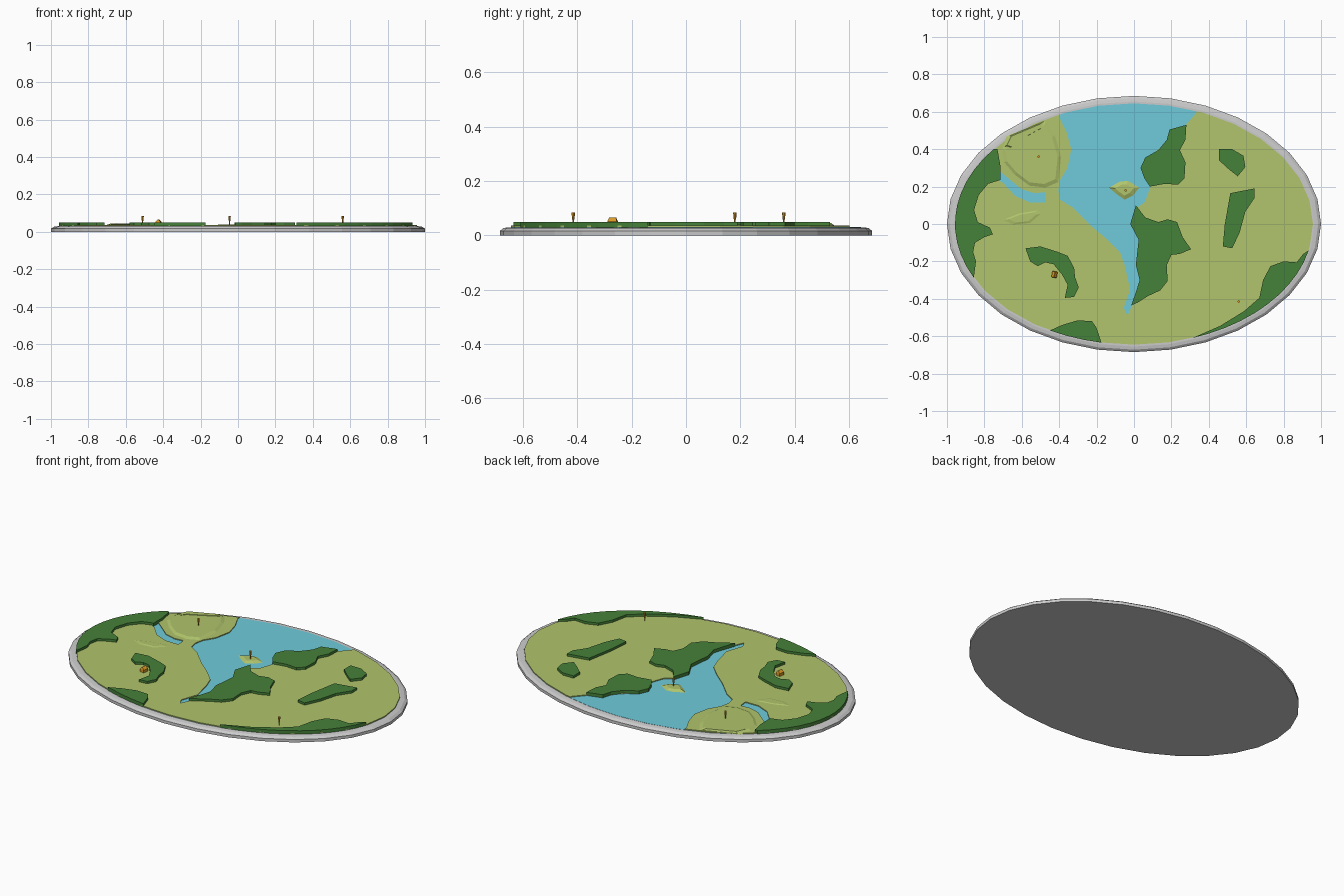
import bpy, bmesh
from math import sin, cos, radians, tau

A, B = 0.957, 0.645            # inner ellipse half-axes
WATER, LAND, FOREST = 0.031, 0.036, 0.050


def material(name, rgb):
    m = bpy.data.materials.new(name)
    m.diffuse_color = (*rgb, 1)
    return m


grass = material("grass", (0.44, 0.56, 0.15))
wood = material("forest", (0.06, 0.22, 0.04))
blue = material("water", (0.16, 0.60, 0.72))
amber = material("amber", (0.72, 0.33, 0.02))


def ellipse(a, b, n=32):
    return [(a * cos(tau * i / n), b * sin(tau * i / n)) for i in range(n)]


def arc(d0, d1, k=1.0):
    n = max(2, round(abs(d1 - d0) / 6))
    ts = [radians(d0 + (d1 - d0) * i / n) for i in range(n + 1)]
    return [(A * k * cos(t), B * k * sin(t)) for t in ts]


def loft(name, rings, mat=None):
    """Skin equal-length rings [(points, z), ...] and cap both ends."""
    bm = bmesh.new()
    loops = [[bm.verts.new((x, y, z)) for x, y in pts] for pts, z in rings]
    n = len(loops[0])
    for lo, hi in zip(loops, loops[1:]):
        for i in range(n):
            j = (i + 1) % n
            bm.faces.new((lo[i], lo[j], hi[j], hi[i]))
    bm.faces.new(loops[0][::-1])
    bm.faces.new(loops[-1])
    bmesh.ops.recalc_face_normals(bm, faces=bm.faces)
    me = bpy.data.meshes.new(name)
    bm.to_mesh(me)
    bm.free()
    ob = bpy.data.objects.new(name, me)
    bpy.context.collection.objects.link(ob)
    if mat:
        me.materials.append(mat)
    return ob


def slab(name, pts, z0, z1, mat=None):
    return loft(name, [(pts, z0), (pts, z1)], mat)


def mound(name, pts, top, k, z0=LAND - 0.002):
    cx = sum(p[0] for p in pts) / len(pts)
    cy = sum(p[1] for p in pts) / len(pts)
    inner = [(cx + (x - cx) * k, cy + (y - cy) * k) for x, y in pts]
    return loft(name, [(pts, z0), (inner, top)], grass)


# base with bevelled rim
loft("base", [(ellipse(1, 0.685), 0), (ellipse(1, 0.685), 0.017),
              (ellipse(0.985, 0.672), 0.027), (ellipse(0.965, 0.655), 0.030)])

# water and ground, with lake and stream cut out of the ground
slab("water", ellipse(A, B), 0.025, WATER, blue)
land = slab("land", ellipse(A, B), 0.028, LAND, grass)
lake = [(-.40, .75), (-.40, .57), (-.36, .49), (-.335, .40), (-.355, .30),
        (-.395, .235), (-.405, .18), (-.395, .13), (-.33, .09), (-.235, -.005),
        (-.14, -.085), (-.075, -.15), (-.05, -.22), (-.02, -.35),
        (-.055, -.45), (-.035, -.49), (-.01, -.435), (.02, -.42),
        (.03, -.30), (.015, -.22), (.03, -.085), (-.015, 0), (.02, .09),
        (.06, .12), (.09, .205), (.06, .25), (.045, .30), (.07, .35),
        (.18, .44), (.25, .50), (.33, .59), (.40, .75)]
stream = [(-.76, .30), (-.715, .28), (-.66, .235), (-.60, .185), (-.53, .165),
          (-.475, .17), (-.47, .115), (-.555, .115), (-.635, .15), (-.70, .22),
          (-.76, .25)]
for nm, pts in (("lake", lake), ("stream", stream)):
    cut = slab(nm + "_cutter", pts, 0, 0.1)
    cut.hide_render = True
    cut.hide_viewport = True
    cut.display_type = 'WIRE'
    mod = land.modifiers.new(nm, 'BOOLEAN')
    mod.operation, mod.solver, mod.object = 'DIFFERENCE', 'EXACT', cut

# low rises in the ground
mound("northwest_hill", [(-.71, .40), (-.68, .47), (-.58, .51), (-.47, .555),
      (-.42, .48), (-.385, .36), (-.40, .22), (-.47, .19), (-.56, .20),
      (-.64, .26), (-.70, .33)], 0.043, 0.86)
mound("hill_crest", [(-.70, .41), (-.67, .47), (-.48, .55), (-.46, .53),
      (-.56, .475), (-.65, .43), (-.67, .40)], 0.046, 0.8)
mound("west_ridge", [(-.72, .02), (-.66, -.01), (-.55, 0), (-.48, .06),
      (-.50, .08), (-.62, .06)], 0.039, 0.6)
mound("island", [(-.14, .195), (-.08, .23), (-.03, .235), (.035, .195),
      (.0, .15), (-.05, .125), (-.10, .16)], 0.040, 0.55, WATER - 0.002)

# forest blocks
forests = {}


def forest(name, pts):
    slab(name, pts, 0.029, FOREST, wood)


forest("west_forest", [(-.73, .40), (-.715, .315), (-.715, .235), (-.78, .215),
       (-.83, .155), (-.855, .075), (-.835, .01), (-.77, -.02), (-.755, -.055),
       (-.80, -.07), (-.85, -.10), (-.86, -.15), (-.845, -.20)]
       + arc(206.5, 141.5))
forest("southwest_forest", [(-.385, -.54), (-.30, -.515), (-.225, -.52),
       (-.20, -.555)] + arc(259.5, 242))
forest("southeast_forest", [(.46, -.545), (.59, -.465), (.67, -.395),
       (.69, -.30), (.73, -.225), (.80, -.20), (.87, -.205), (.905, -.16)]
       + arc(-12.6, -71))
forest("north_forest", [(.28, .53), (.275, .45), (.245, .395), (.275, .33),
       (.27, .245), (.235, .21), (.165, .215), (.085, .20), (.055, .245),
       (.035, .30), (.06, .355), (.13, .395), (.175, .45), (.19, .505)])
forest("centre_forest", [(.01, .10), (.06, .035), (.13, .01), (.18, .025),
       (.23, .01), (.26, -.07), (.305, -.135), (.245, -.16), (.20, -.165),
       (.175, -.22), (.18, -.305), (.14, -.355), (.075, -.385), (.02, -.42),
       (-.015, -.435), (.01, -.365), (.03, -.30), (.01, -.22), (.025, -.085),
       (-.02, 0)])
forest("house_forest", [(-.58, -.13), (-.50, -.12), (-.405, -.15), (-.355, -.17),
       (-.32, -.235), (-.315, -.285), (-.295, -.34), (-.32, -.39), (-.37, -.395),
       (-.355, -.325), (-.385, -.27), (-.43, -.215), (-.475, -.205),
       (-.515, -.225), (-.555, -.20)])
forest("northeast_grove", [(.455, .40), (.525, .40), (.585, .365), (.595, .305),
       (.555, .255), (.51, .29), (.455, .34)])
forest("east_grove", [(.515, .165), (.645, .19), (.645, .14), (.595, .065),
       (.565, -.045), (.525, -.13), (.475, -.12), (.485, -.005)])

# marker pegs: thin stem with a flared head
for i, (x, y) in enumerate([(-.51, .36), (-.045, .18), (.56, -.415)]):
    ring = lambda r: [(x + px, y + py) for px, py in ellipse(r, r, 8)]
    loft(f"marker_{i + 1}", [(ring(.002), .034), (ring(.003), .058),
                             (ring(.0045), .060), (ring(.0065), .085)], amber)

# small house with a pitched, slightly hipped roof
rect = lambda a, b: [(-a, -b), (a, -b), (a, b), (-a, b)]
house = loft("house", [(rect(.014, .017), 0), (rect(.014, .017), .016),
                       (rect(.001, .013), .030)], amber)
house.location = (-.425, -.27, LAND)
house.rotation_euler.z = radians(-10)
